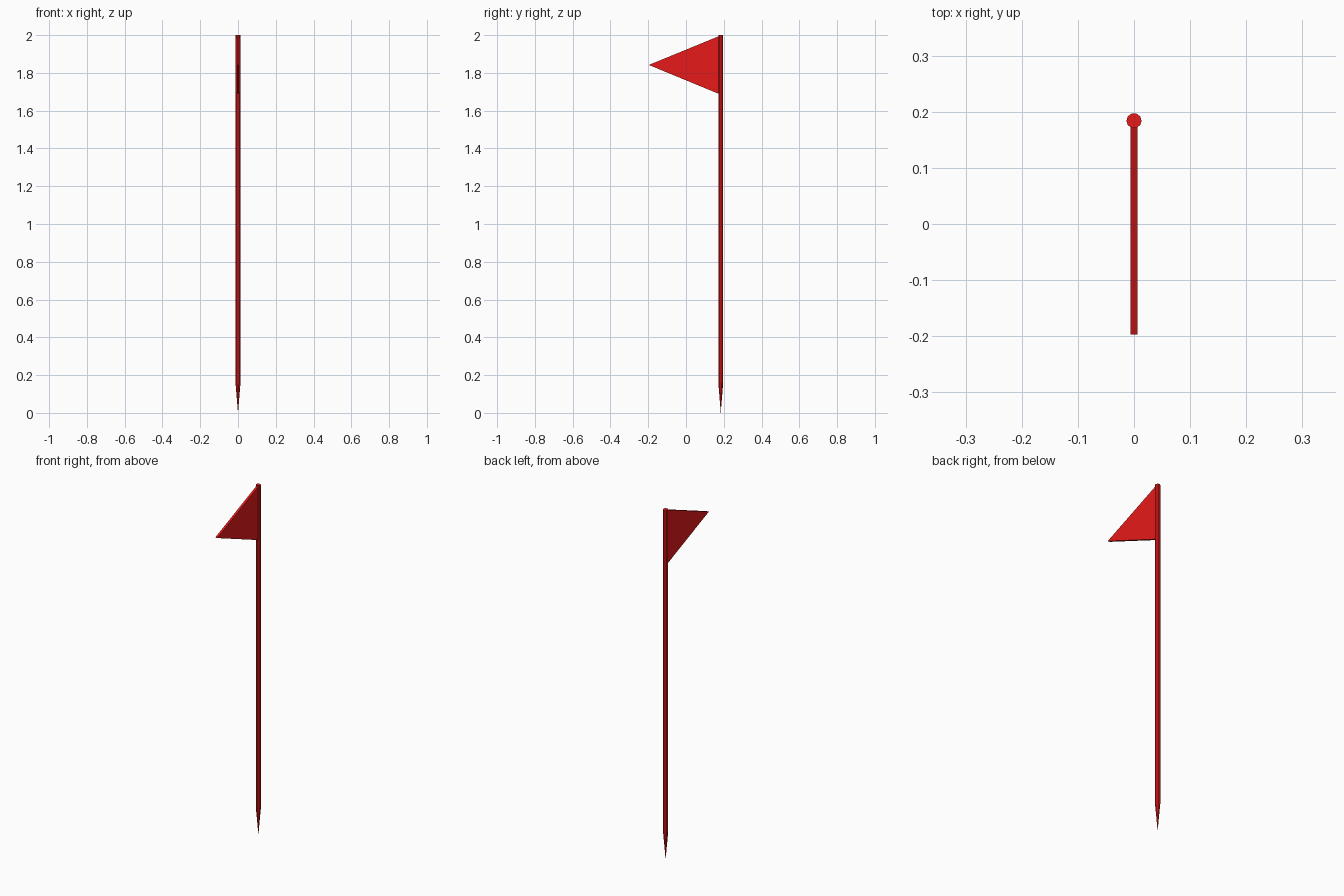
import bpy, bmesh, math

if "Cube" in bpy.data.objects:
    bpy.data.objects.remove(bpy.data.objects["Cube"])

POLE_Y = 0.184
RADIUS = 0.0135
SIDES = 10

red = bpy.data.materials.new("flag_red")
red.diffuse_color = (0.8, 0.01, 0.01, 1)
red.use_nodes = True
red.node_tree.nodes["Principled BSDF"].inputs["Base Color"].default_value = red.diffuse_color


def finish(name, bm):
    bmesh.ops.recalc_face_normals(bm, faces=bm.faces)
    mesh = bpy.data.meshes.new(name)
    bm.to_mesh(mesh)
    bm.free()
    obj = bpy.data.objects.new(name, mesh)
    obj.data.materials.append(red)
    bpy.context.collection.objects.link(obj)
    return obj


# Pole: ten-sided shaft with a sharpened ground spike
bm = bmesh.new()
rings = []
for z in (0.16, 2.0):
    rings.append([bm.verts.new((RADIUS * math.cos(math.tau * i / SIDES),
                                POLE_Y + RADIUS * math.sin(math.tau * i / SIDES), z))
                  for i in range(SIDES)])
tip = bm.verts.new((0, POLE_Y, 0))
low, high = rings
for i in range(SIDES):
    j = (i + 1) % SIDES
    bm.faces.new((low[i], low[j], high[j], high[i]))
    bm.faces.new((tip, low[j], low[i]))
bm.faces.new(high)
finish("pole", bm)

# Pennant: thin triangular slab, its hoist edge set into the pole
bm = bmesh.new()
half = 0.0062
profile = [(POLE_Y - 0.008, 1.995), (-0.197, 1.842), (POLE_Y - 0.008, 1.688)]
face = bm.faces.new([bm.verts.new((-half, y, z)) for y, z in profile])
ext = bmesh.ops.extrude_face_region(bm, geom=[face], use_keep_orig=True)
new_verts = [g for g in ext["geom"] if isinstance(g, bmesh.types.BMVert)]
bmesh.ops.translate(bm, verts=new_verts, vec=(2 * half, 0, 0))
finish("pennant", bm)
